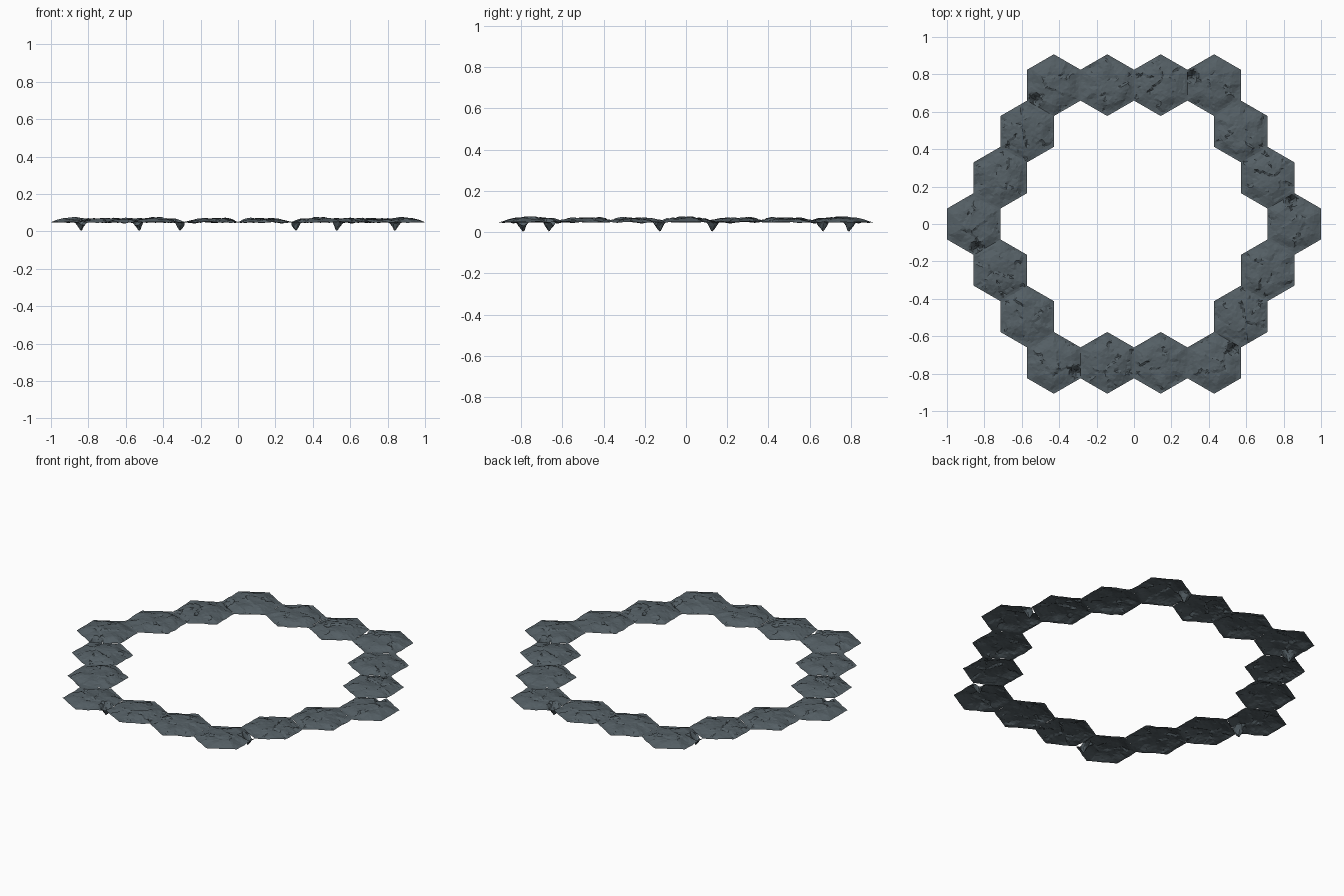
import bpy, bmesh, math, random
from mathutils import Vector, noise

if "Cube" in bpy.data.objects:
    bpy.data.objects.remove(bpy.data.objects["Cube"])

W = 2 / 7                  # tile width across flats
R = W / math.sqrt(3)       # corner radius
N = 12                     # rings of triangles per tile

rock = bpy.data.materials.new("slate_rock")
rock.diffuse_color = (0.09, 0.115, 0.13, 1)
rock.use_nodes = True
rock.node_tree.nodes["Principled BSDF"].inputs["Base Color"].default_value = rock.diffuse_color


def tile_mesh(name, seed, pit):
    """Hexagonal sheet of broken, tilted slate plates, lower at its rim."""
    rng = random.Random(seed)
    plates = [(Vector((rng.uniform(-R, R), rng.uniform(-R, R))),
               rng.uniform(-0.004, 0.004),
               Vector((rng.uniform(-0.09, 0.09), rng.uniform(-0.09, 0.09)))) for _ in range(20)]
    normals = [Vector((math.cos(k * math.pi / 3), math.sin(k * math.pi / 3))) for k in range(6)]
    a, b = Vector((R / N * math.sqrt(3), 0)), Vector((R / N * math.sqrt(3) / 2, R / N * 1.5))
    # triangular lattice aligned with the hexagon corners
    a, b = Vector((0, R / N)), Vector((W / 2 / N, R / N / 2))
    bm = bmesh.new()
    grid = {}
    for i in range(-N, N + 1):
        for j in range(-N, N + 1):
            if abs(i + j) > N:
                continue
            p = a * i + b * j
            rim = max(abs(i), abs(j), abs(i + j)) == N
            if not rim:
                p += Vector((rng.uniform(-1, 1), rng.uniform(-1, 1))) * R / N * 0.3
            d = W / 2 - max(p.dot(n) for n in normals)
            t = min(max(d / 0.075, 0), 1)
            t = t * t * (3 - 2 * t)
            c, h, tilt = min(plates, key=lambda q: (q[0] - p).length)
            rough = h + tilt.dot(p - c) + rng.uniform(-0.001, 0.001)
            z = 0.049 + 0.018 * t + rough * min(d / 0.02, 1)
            z += 0.005 * noise.noise(Vector((p.x * 18, p.y * 18, seed)))
            if pit:            # jagged hole sunk near one side
                q = Vector((-0.018, 0.126))
                s = max(0, 1 - (p - q).length / 0.036)
                z -= 0.062 * s * rng.uniform(0.75, 1)
            z = min(max(z, 0.0), 0.078)
            grid[i, j] = bm.verts.new((p.x, p.y, z))
    for (i, j), v in grid.items():
        for e, f in (((i + 1, j), (i, j + 1)), ((i, j + 1), (i - 1, j + 1))):
            if e in grid and f in grid:
                bm.faces.new((v, grid[e], grid[f]))
    bmesh.ops.recalc_face_normals(bm, faces=bm.faces)
    if sum(f.normal.z for f in bm.faces) < 0:
        bmesh.ops.reverse_faces(bm, faces=bm.faces)
    me = bpy.data.meshes.new(name)
    bm.to_mesh(me)
    bm.free()
    me.materials.append(rock)
    return me


def place(name, mesh, loc, turn):
    ob = bpy.data.objects.new(name, mesh)
    ob.location = (loc.x, loc.y, 0)
    ob.rotation_euler.z = turn
    bpy.context.collection.objects.link(ob)


corner = tile_mesh("corner_tile", 3, True)
edges = [tile_mesh("edge_tile_a", 8, False), tile_mesh("edge_tile_b", 14, False)]

# ring of 18 tiles: six corner tiles with two edge tiles between each pair
for k in range(6):
    ang = k * math.pi / 3
    p0 = Vector((math.cos(ang), math.sin(ang))) * 3 * W
    p1 = Vector((math.cos(ang + math.pi / 3), math.sin(ang + math.pi / 3))) * 3 * W
    place(f"corner_tile_{k + 1}", corner, p0, ang)
    for m in (1, 2):
        place(f"edge_tile_{k + 1}_{m}", edges[m - 1], p0.lerp(p1, m / 3), ang)
